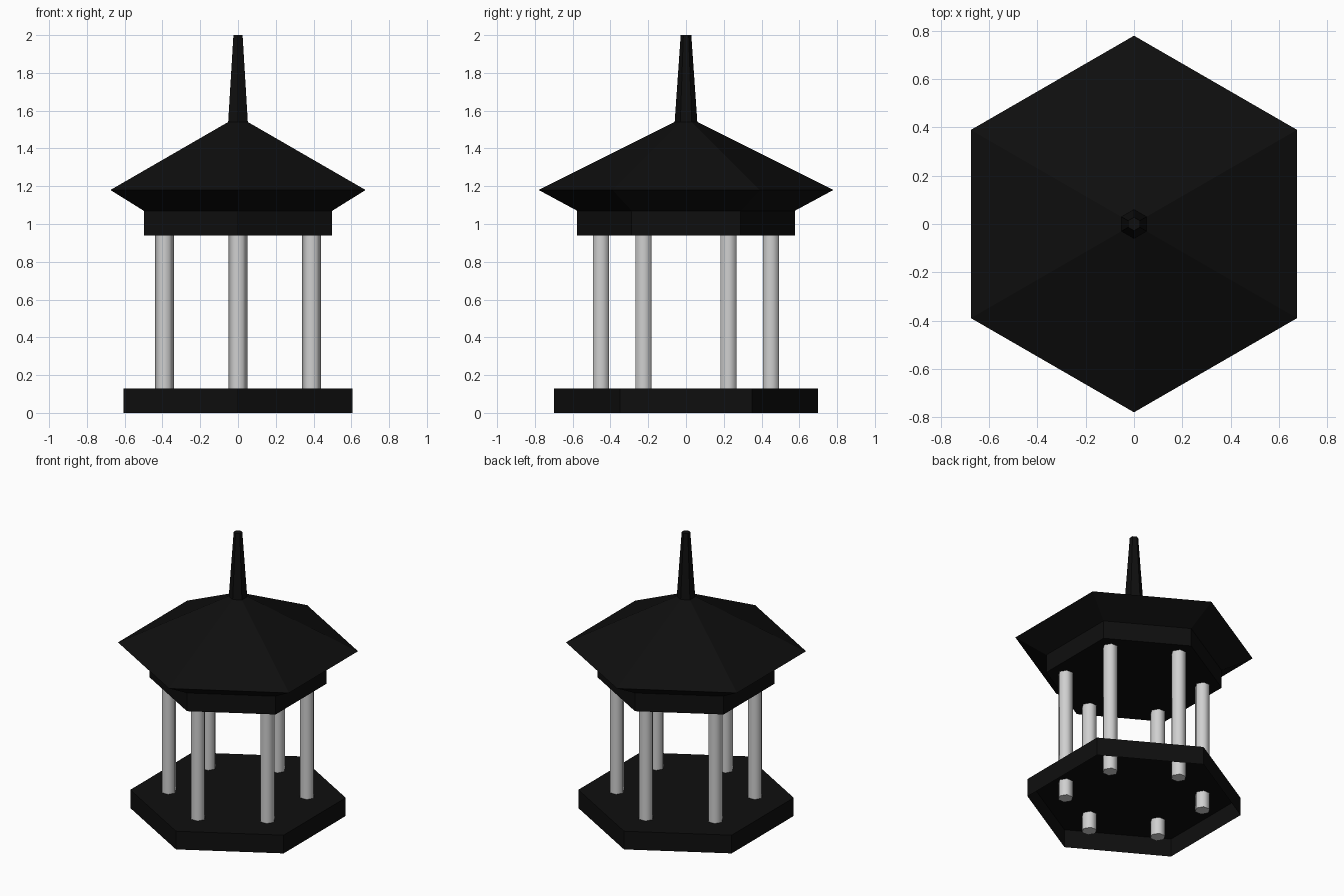
import bpy, bmesh, math

cube = bpy.data.objects.get("Cube")
if cube:
    bpy.data.objects.remove(cube, do_unlink=True)


def material(name, rgb):
    mat = bpy.data.materials.new(name)
    mat.use_nodes = True
    mat.diffuse_color = (*rgb, 1)
    mat.node_tree.nodes["Principled BSDF"].inputs["Base Color"].default_value = (*rgb, 1)
    return mat


black = material("near black", (0.0045, 0.0045, 0.0045))
grey = material("light grey", (0.63, 0.63, 0.63))


def hex_loft(name, profile, mat, turn=30, at=(0, 0), bottom=True, top=True):
    """Stack six-sided rings given as (radius, height) and skin them."""
    bm = bmesh.new()
    rings = []
    for radius, z in profile:
        ring = []
        for i in range(6):
            a = math.radians(turn + 60 * i)
            ring.append(bm.verts.new((at[0] + radius * math.cos(a),
                                      at[1] + radius * math.sin(a), z)))
        rings.append(ring)
    for low, high in zip(rings, rings[1:]):
        for i in range(6):
            j = (i + 1) % 6
            bm.faces.new((low[i], low[j], high[j], high[i]))
    if bottom:
        bm.faces.new(rings[0][::-1])
    if top:
        bm.faces.new(rings[-1])
    mesh = bpy.data.meshes.new(name)
    bm.to_mesh(mesh)
    bm.free()
    mesh.materials.append(mat)
    obj = bpy.data.objects.new(name, mesh)
    bpy.context.collection.objects.link(obj)
    return obj


# Floor platform, open underneath
hex_loft("platform", [(0.70, 0), (0.70, 0.13)], black, bottom=False)

# Six pillars passing through the platform
for n in range(6):
    a = math.radians(30 + 60 * n)
    pillar = hex_loft(f"pillar_{n + 1}", [(0.05, 0.01), (0.05, 0.96)], grey, turn=0,
                      at=(0.45 * math.cos(a), 0.45 * math.sin(a)))
    bpy.ops.object.select_all(action="DESELECT")
    pillar.select_set(True)
    bpy.context.view_layer.objects.active = pillar
    bpy.ops.object.shade_smooth_by_angle(angle=math.radians(65))

# Ring beam, flared roof and spire
hex_loft("beam", [(0.576, 0.94), (0.576, 1.07)], black, top=False)
hex_loft("roof", [(0.576, 1.07), (0.78, 1.18), (0.06, 1.54)], black,
         bottom=False, top=False)
hex_loft("spire", [(0.06, 1.54), (0.028, 2.0)], black, bottom=False)
